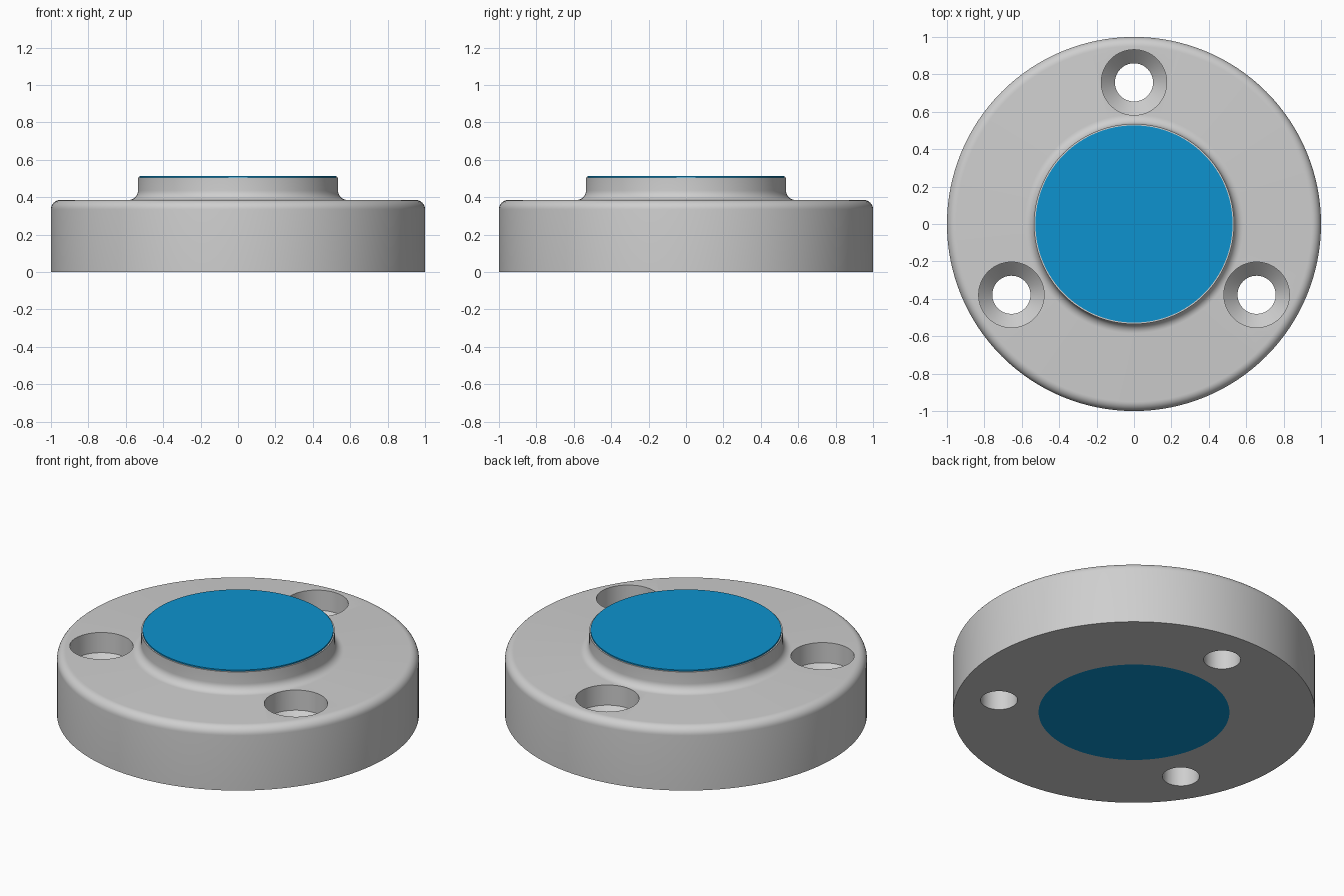
import bpy, bmesh, math

if "Cube" in bpy.data.objects:
    bpy.data.objects.remove(bpy.data.objects["Cube"])

SEG = 128


def material(name, rgb):
    m = bpy.data.materials.new(name)
    m.diffuse_color = (*rgb, 1)
    m.use_nodes = True
    m.node_tree.nodes["Principled BSDF"].inputs["Base Color"].default_value = m.diffuse_color
    return m


GREY = material("light grey", (0.62, 0.62, 0.62))
BLUE = material("blue", (0.004, 0.29, 0.62))


def arc(cx, cz, r, a0, a1, n=8):
    """Points on an arc, angles in degrees."""
    angles = [math.radians(a0 + (a1 - a0) * i / n) for i in range(n + 1)]
    return [(cx + r * math.cos(a), cz + r * math.sin(a)) for a in angles]


def lathe(name, profile, mat, closed=False, seg=SEG, loc=(0, 0, 0)):
    """Spin an (r, z) profile around z; points on the axis become poles."""
    bm = bmesh.new()
    rings = []
    for r, z in profile:
        if r == 0:
            rings.append([bm.verts.new((0, 0, z))] * seg)
        else:
            rings.append([bm.verts.new((r * math.cos(2 * math.pi * i / seg),
                                        r * math.sin(2 * math.pi * i / seg), z))
                          for i in range(seg)])
    pairs = list(zip(rings, rings[1:]))
    if closed:
        pairs.append((rings[-1], rings[0]))
    for a, b in pairs:
        for i in range(seg):
            j = (i + 1) % seg
            bm.faces.new(list(dict.fromkeys((a[i], a[j], b[j], b[i]))))
    bmesh.ops.recalc_face_normals(bm, faces=bm.faces)
    mesh = bpy.data.meshes.new(name)
    bm.to_mesh(mesh)
    bm.free()
    mesh.materials.append(mat)
    ob = bpy.data.objects.new(name, mesh)
    ob.location = loc
    bpy.context.collection.objects.link(ob)
    return ob


# Flange ring with rounded outer edge, filleted hub and central bore
profile = [(0.527, 0), (1, 0)]
profile += arc(0.95, 0.335, 0.05, 0, 90)
profile += arc(0.585, 0.435, 0.05, 270, 180)
profile += [(0.535, 0.506), (0.527, 0.506)]
flange = lathe("flange", profile, GREY, closed=True)

# Three stepped screw holes: wide bore, conical seat, through hole
hole = [(0, -0.1), (0.102, -0.1), (0.102, 0.188), (0.175, 0.262), (0.175, 0.5), (0, 0.5)]
for k in range(3):
    a = math.radians(90 + 120 * k)
    cutter = lathe(f"hole_cutter_{k + 1}", hole, GREY, seg=64,
                   loc=(0.757 * math.cos(a), 0.757 * math.sin(a), 0))
    cutter.hide_render = True
    cutter.hide_set(True)
    cut = flange.modifiers.new("screw hole", 'BOOLEAN')
    cut.operation = 'DIFFERENCE'
    cut.solver = 'EXACT'
    cut.object = cutter

# Blue core, flush below and just proud of the hub on top
core = lathe("core", [(0, 0), (0.527, 0), (0.527, 0.514), (0, 0.514)], BLUE)

# Bake the cuts, then smooth with sharp edges kept
bpy.ops.object.select_all(action='DESELECT')
for ob in (flange, core):
    ob.select_set(True)
bpy.context.view_layer.objects.active = flange
bpy.ops.object.convert(target='MESH')
bpy.ops.object.shade_smooth_by_angle(angle=math.radians(30))
